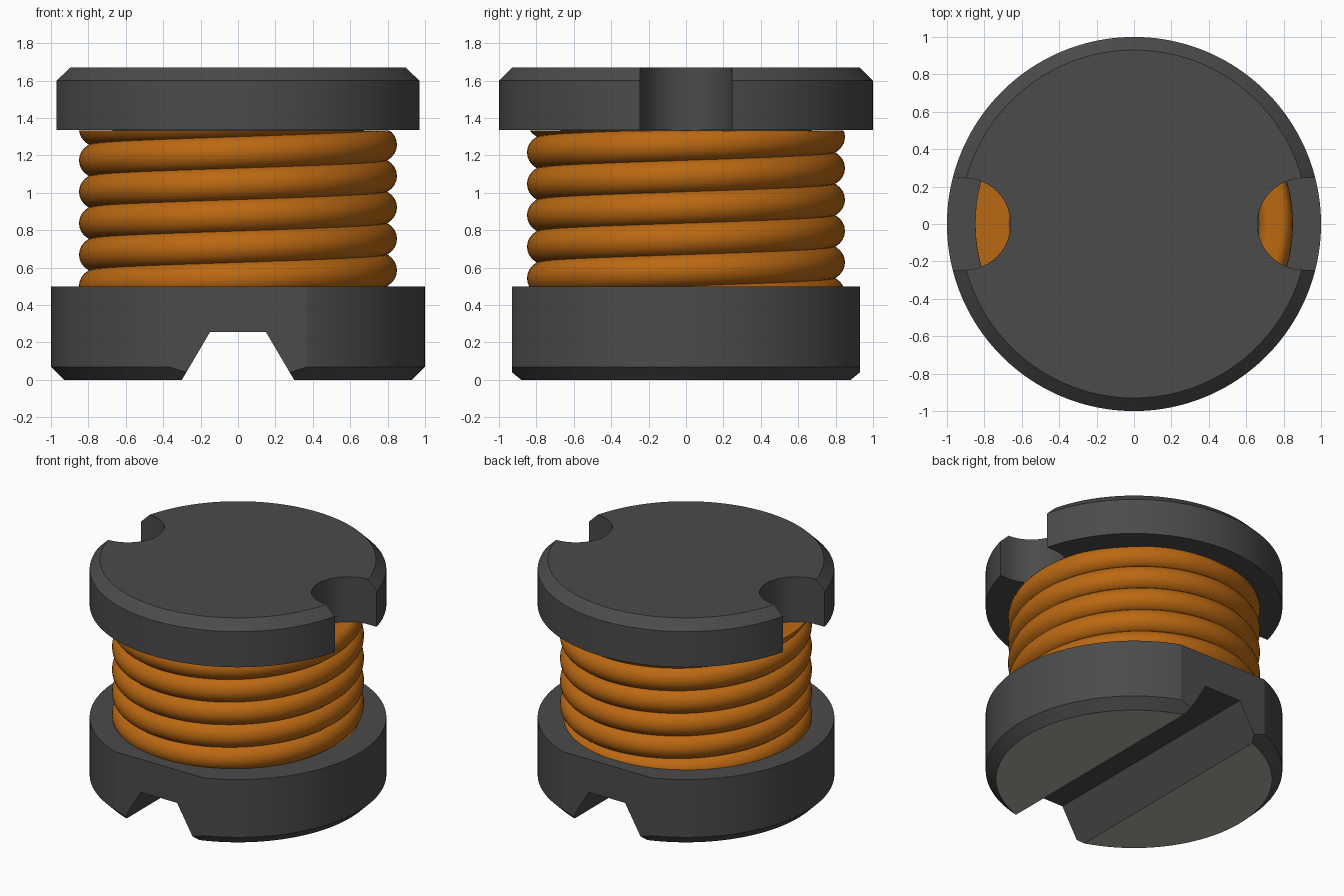
import bpy, bmesh, math
from mathutils import Vector

if "Cube" in bpy.data.objects:
    bpy.data.objects.remove(bpy.data.objects["Cube"])


def material(name, rgb):
    m = bpy.data.materials.new(name)
    m.use_nodes = True
    m.diffuse_color = (*rgb, 1)
    bsdf = m.node_tree.nodes["Principled BSDF"]
    bsdf.inputs["Base Color"].default_value = (*rgb, 1)
    bsdf.inputs["Roughness"].default_value = 0.6
    return m


GREY = material("dark ferrite grey", (0.07, 0.07, 0.07))
COPPER = material("copper orange", (0.50, 0.14, 0.006))
PAD = material("pale solder grey", (0.42, 0.43, 0.36))


def add_object(name, bm):
    bmesh.ops.recalc_face_normals(bm, faces=bm.faces)
    mesh = bpy.data.meshes.new(name)
    bm.to_mesh(mesh)
    bm.free()
    obj = bpy.data.objects.new(name, mesh)
    bpy.context.collection.objects.link(obj)
    return obj


def lathe(profile, segments=160):
    """Solid of revolution from (radius, z) points, capped at both ends."""
    bm = bmesh.new()
    rings = [[bm.verts.new((r * math.cos(2 * math.pi * i / segments),
                            r * math.sin(2 * math.pi * i / segments), z))
              for i in range(segments)] for r, z in profile]
    for a, b in zip(rings, rings[1:]):
        for i in range(segments):
            j = (i + 1) % segments
            bm.faces.new((a[i], a[j], b[j], b[i]))
    bm.faces.new(rings[0])
    bm.faces.new(rings[-1])
    return bm


def prism(name, points, direction):
    """Closed outline pushed along a direction."""
    bm = bmesh.new()
    face = bm.faces.new([bm.verts.new(p) for p in points])
    out = bmesh.ops.extrude_face_region(bm, geom=[face])
    bmesh.ops.translate(bm, vec=Vector(direction),
                        verts=[v for v in out["geom"] if isinstance(v, bmesh.types.BMVert)])
    return add_object(name, bm)


def cut(obj, cutter):
    mod = obj.modifiers.new("cut", 'BOOLEAN')
    mod.operation, mod.solver, mod.object = 'DIFFERENCE', 'EXACT', cutter
    cutter.hide_render = True
    bpy.context.view_layer.objects.active = obj
    bpy.ops.object.modifier_apply(modifier=mod.name)
    bpy.data.objects.remove(cutter)


def finish(obj, angle, *materials):
    obj.data.materials.clear()
    for m in materials:
        obj.data.materials.append(m)
    for f in obj.data.polygons:
        f.material_index = 0
    bpy.ops.object.select_all(action='DESELECT')
    obj.select_set(True)
    bpy.context.view_layer.objects.active = obj
    bpy.ops.object.shade_smooth_by_angle(angle=math.radians(angle))


# Lower flange: chamfered disc with flats front and back
bm = lathe([(0.93, 0), (1, 0.07), (1, 0.5)])
for s in (-1, 1):
    cutting = bmesh.ops.bisect_plane(bm, geom=bm.verts[:] + bm.edges[:] + bm.faces[:],
                                     plane_co=(0, s * 0.93, 0), plane_no=(0, s, 0),
                                     clear_outer=True)
    bmesh.ops.holes_fill(bm, edges=[e for e in bm.edges if e.is_boundary], sides=0)
base = add_object("lower_flange", bm)

# Tapered slot across the underside
slot = [(-0.306, -1.2, -0.01), (0.306, -1.2, -0.01), (0.15, -1.2, 0.255), (-0.15, -1.2, 0.255)]
cut(base, prism("slot_cutter", slot, (0, 2.4, 0)))
finish(base, 15, GREY, PAD)
# Solder pads on the underside
for f in base.data.polygons:
    if f.center.z < 0.002 and f.normal.z < -0.9:
        f.material_index = 1

# Upper flange with a rounded notch on each side
top = add_object("upper_flange", lathe([(1, 1.335), (1, 1.6), (0.93, 1.67)]))
for s in (-1, 1):
    outline = [(s * 1.2, -0.245, 1.2), (s * 1.2, 0.245, 1.2)]
    for i in range(33):
        a = math.pi / 2 + math.pi * i / 32
        outline.append((s * (0.905 + 0.245 * math.cos(a)), 0.245 * math.sin(a), 1.2))
    cut(top, prism("notch_cutter", outline, (0, 0, 0.6)))
finish(top, 15, GREY)

# Core inside the winding
core = add_object("core", lathe([(0.67, 0.45), (0.67, 1.335)], 96))
finish(core, 30, GREY)

# Helical winding, trimmed flat where it meets the upper flange
R, r, PITCH, LIMIT, STEPS, SIDES = 0.758, 0.092, 0.168, 1.334, 96, 24
bm = bmesh.new()
rings = []
for i in range(int(6.0 * STEPS)):
    theta = 2 * math.pi * i / STEPS
    cz = 0.418 + PITCH * i / STEPS
    room = LIMIT - cz
    if room < -r * 0.98:
        break
    half = math.sqrt(max(r * r - room * room, 0))
    ring = []
    for k in range(SIDES):
        a = 2 * math.pi * k / SIDES
        u, v = r * math.cos(a), r * math.sin(a)
        if v > room:
            u, v = max(-half, min(half, u)), room
        ring.append(bm.verts.new(((R + u) * math.cos(theta), (R + u) * math.sin(theta), cz + v)))
    rings.append(ring)
for a, b in zip(rings, rings[1:]):
    for k in range(SIDES):
        j = (k + 1) % SIDES
        bm.faces.new((a[k], a[j], b[j], b[k]))
bm.faces.new(rings[0])
bm.faces.new(rings[-1])
coil = add_object("copper_winding", bm)
finish(coil, 40, COPPER)
